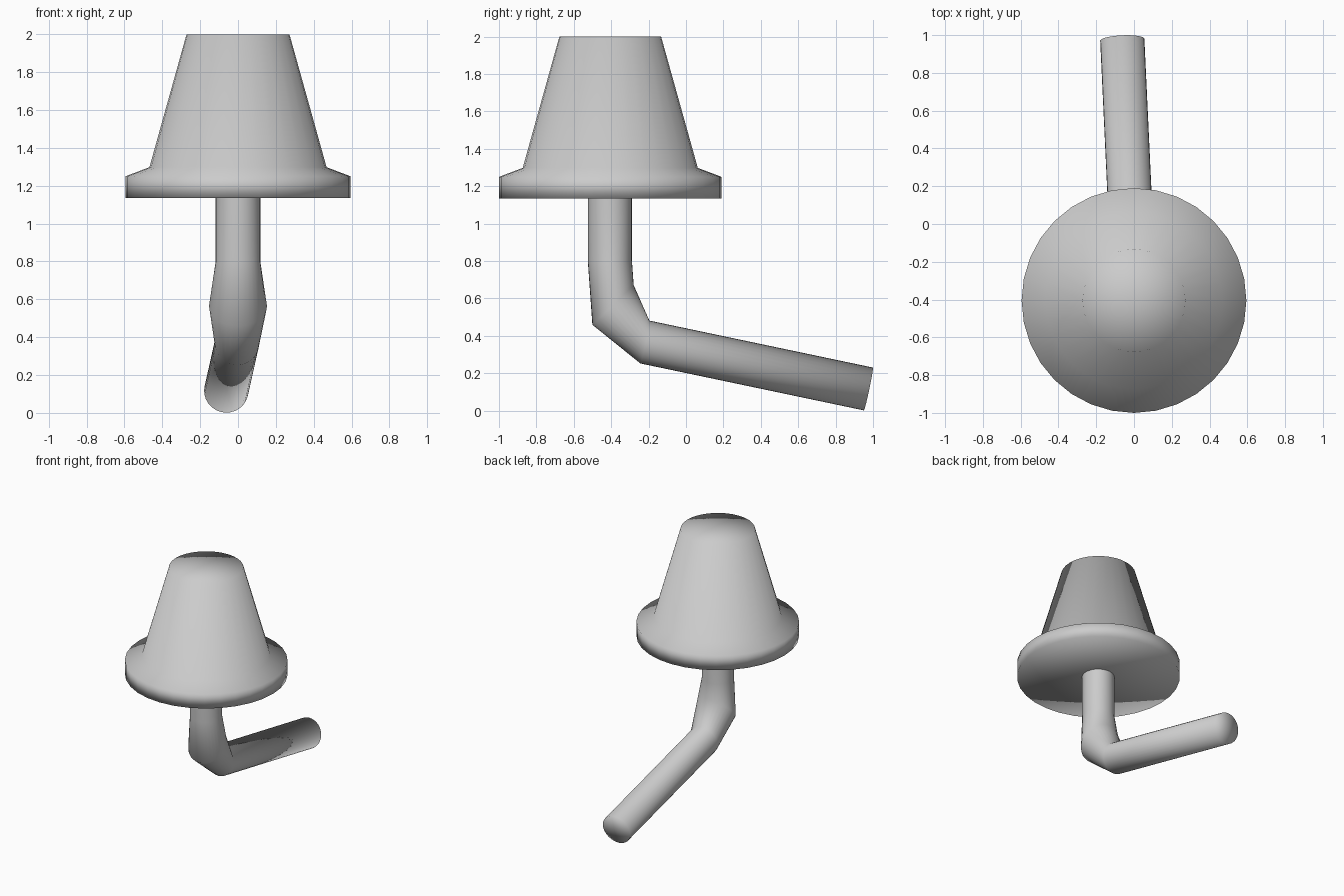
import bpy, bmesh, math
from mathutils import Vector

if "Cube" in bpy.data.objects:
    bpy.data.objects.remove(bpy.data.objects["Cube"])

SIDES = 32


def loft(name, rings, cap_start=True, cap_end=True):
    """Skin circular rings given as (centre, axis, radius)."""
    bm = bmesh.new()
    loops = []
    for centre, axis, radius in rings:
        c, a = Vector(centre), Vector(axis).normalized()
        u = (Vector((1, 0, 0)) - a * a.x).normalized()
        v = a.cross(u)
        angles = [2 * math.pi * i / SIDES for i in range(SIDES)]
        loops.append([bm.verts.new(c + radius * (u * math.cos(t) + v * math.sin(t)))
                      for t in angles])
    for low, high in zip(loops, loops[1:]):
        for i in range(SIDES):
            j = (i + 1) % SIDES
            bm.faces.new((low[i], low[j], high[j], high[i]))
    # End caps as fans around a centre point
    for use, loop, ring in ((cap_start, loops[0], rings[0]), (cap_end, loops[-1], rings[-1])):
        if use:
            mid = bm.verts.new(ring[0])
            for i in range(SIDES):
                bm.faces.new((loop[i], loop[(i + 1) % SIDES], mid))
    bmesh.ops.recalc_face_normals(bm, faces=bm.faces)
    # The whole surface is softly shaded, including the rims
    for f in bm.faces:
        f.smooth = True
    mesh = bpy.data.meshes.new(name)
    bm.to_mesh(mesh)
    bm.free()
    obj = bpy.data.objects.new(name, mesh)
    bpy.context.collection.objects.link(obj)
    return obj


# Tapered head with a flared brim
UP = (0, 0, 1)
profile = [(0.595, 1.135), (0.595, 1.25), (0.468, 1.298), (0.272, 2.0)]
loft("flared_head", [((0, -0.405, z), UP, r) for r, z in profile])

# Bent stem: vertical, mitred elbow, then a long arm drifting slightly left
elbow_end, tip = Vector((-0.006, -0.22, 0.367)), Vector((-0.062, 0.975, 0.116))
loft("bent_stem", [
    ((0, -0.407, 1.15), (0, 0, -1), 0.118),
    ((0, -0.407, 0.80), (0, 0, -1), 0.118),
    ((0, -0.39, 0.565), (0, 0.69, -0.72), 0.153),
    (elbow_end, tip - elbow_end, 0.117),
    (tip, tip - elbow_end, 0.117),
], cap_start=False)
